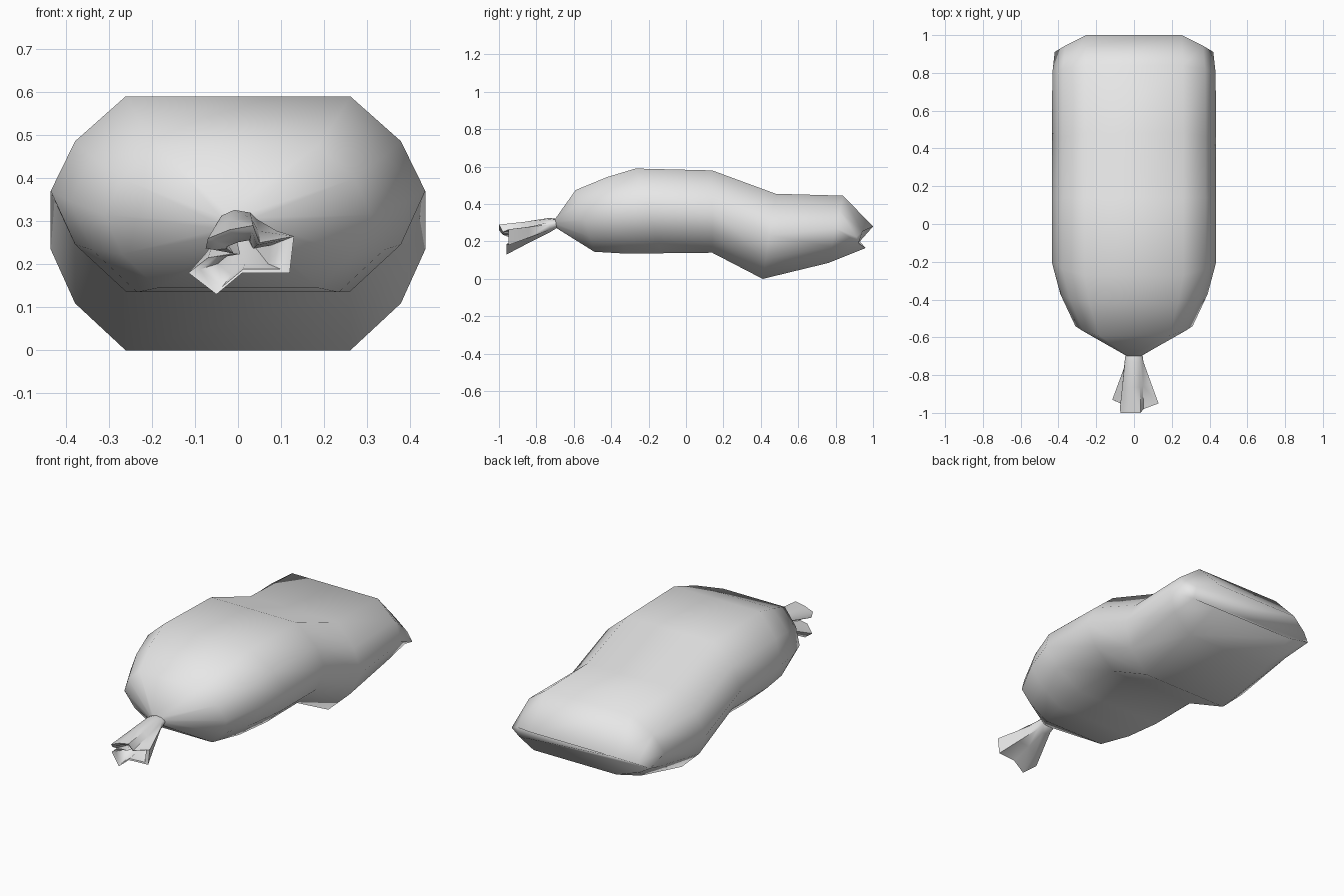
import bpy, bmesh, math
from mathutils import Vector

cube = bpy.data.objects.get("Cube")
if cube:
    bpy.data.objects.remove(cube, do_unlink=True)

cloth = bpy.data.materials.new("plain_grey_cloth")
cloth.use_nodes = True
GREY = (0.8, 0.8, 0.8, 1)
cloth.diffuse_color = GREY
cloth.node_tree.nodes["Principled BSDF"].inputs["Base Color"].default_value = GREY


def loft(name, rings, cap_start, cap_end, angle):
    """Skin closed rings of points into one smooth-shaded object."""
    bm = bmesh.new()
    loops = [[bm.verts.new(p) for p in ring] for ring in rings]
    for a, b in zip(loops, loops[1:]):
        n = len(a)
        for i in range(n):
            j = (i + 1) % n
            bm.faces.new((a[i], a[j], b[j], b[i]))
    for wanted, loop in ((cap_start, loops[0]), (cap_end, loops[-1])):
        if wanted:
            bm.faces.new(loop)
    bmesh.ops.recalc_face_normals(bm, faces=bm.faces)
    mesh = bpy.data.meshes.new(name)
    bm.to_mesh(mesh)
    bm.free()
    obj = bpy.data.objects.new(name, mesh)
    bpy.context.collection.objects.link(obj)
    mesh.materials.append(cloth)
    bpy.ops.object.select_all(action="DESELECT")
    obj.select_set(True)
    bpy.context.view_layer.objects.active = obj
    bpy.ops.object.shade_smooth_by_angle(angle=math.radians(angle))
    return obj


# Ten-sided section: width fraction and height fraction, right half top to bottom
half = [(0.6, 1), (0.87, 0.77), (1, 0.515), (0.87, 0.24), (0.6, 0)]
section = half + [(-x, t) for x, t in reversed(half)]


def bag_ring(width, top, bottom, bulge=0):
    """Tilted section between a top and a bottom point given as (y, z)."""
    ring = []
    for x, t in section:
        y = bottom[0] + (top[0] - bottom[0]) * t
        z = bottom[1] + (top[1] - bottom[1]) * t
        y -= bulge * max(0, abs(x) - 0.6) / 0.4
        ring.append((x * width, y, z))
    return ring


# Sagging bag body, neck to closed end
bag = [
    bag_ring(0.045, (-0.70, 0.32), (-0.69, 0.27)),
    bag_ring(0.31, (-0.59, 0.475), (-0.49, 0.145)),
    bag_ring(0.39, (-0.42, 0.545), (-0.32, 0.135)),
    bag_ring(0.435, (-0.27, 0.59), (-0.13, 0.137)),
    bag_ring(0.435, (0.14, 0.58), (0.14, 0.14)),
    bag_ring(0.435, (0.48, 0.455), (0.41, 0.0)),
    bag_ring(0.432, (0.84, 0.445), (0.76, 0.085)),
    bag_ring(0.42, (1.0, 0.28), (0.96, 0.165), 0.07),
]
loft("bag_body", bag, True, True, 80)

# Crumpled rim of the tied end, running round the folds
rim = [Vector(p) for p in [
    (-0.07, -1.0, 0.26), (-0.02, -1.0, 0.28), (0.035, -1.0, 0.29),
    (0.05, -0.98, 0.25), (0.13, -0.95, 0.265), (0.12, -0.95, 0.18),
    (0.01, -0.96, 0.18), (-0.05, -0.96, 0.13), (-0.115, -0.93, 0.18),
    (-0.07, -0.95, 0.215), (-0.01, -0.95, 0.225), (-0.075, -0.98, 0.237)]]
# Matching neck directions in degrees, so the folds fan out without twisting
angles = [140, 100, 55, 25, 5, -40, -80, -115, -145, -165, -180, 165]
neck = [Vector((0.05 * math.cos(math.radians(a)), -0.73,
                0.287 + 0.04 * math.sin(math.radians(a)))) for a in angles]
collar = [Vector((p.x * 0.9, -0.69, 0.296 + (p.z - 0.287) * 0.6)) for p in neck]
middle = [a.lerp(b, 0.5) for a, b in zip(neck, rim)]
centre = Vector((0.02, -0.95, 0.222))
lip = [p.lerp(centre, 0.2) for p in rim]
hollow = [p.lerp(centre, 0.5) + Vector((0, 0.05, 0)) for p in rim]
throat = [p.lerp(Vector((0, -0.76, 0.28)), 0.75) for p in middle]
loft("tied_end", [collar, neck, middle, rim, lip, hollow, throat], True, True, 60)
